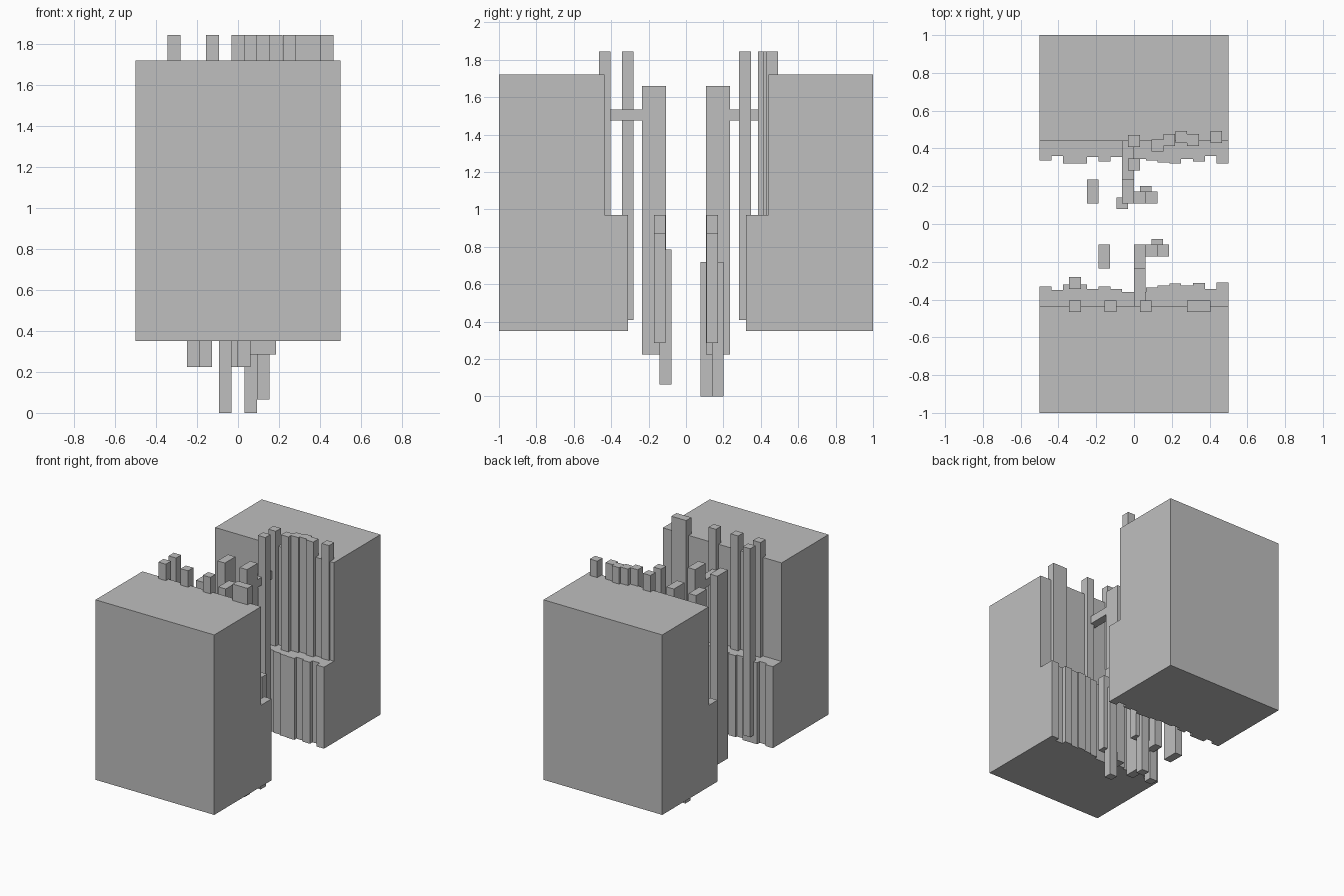
import bpy, bmesh

cube = bpy.data.objects.get("Cube")
if cube:
    bpy.data.objects.remove(cube, do_unlink=True)

stone = bpy.data.materials.new("plain_grey")
stone.use_nodes = True
GREY = (0.52, 0.52, 0.52, 1)
stone.diffuse_color = GREY
stone.node_tree.nodes["Principled BSDF"].inputs["Base Color"].default_value = GREY

W = 0.0625  # width of one post


def prism(name, outline, z0, z1):
    """Extrude a flat outline from z0 up to z1."""
    bm = bmesh.new()
    face = bm.faces.new([bm.verts.new((x, y, z0)) for x, y in outline])
    top = bmesh.ops.extrude_face_region(bm, geom=[face])["geom"]
    for v in top:
        if isinstance(v, bmesh.types.BMVert):
            v.co.z = z1
    bmesh.ops.recalc_face_normals(bm, faces=bm.faces)
    mesh = bpy.data.meshes.new(name)
    bm.to_mesh(mesh)
    bm.free()
    mesh.materials.append(stone)
    obj = bpy.data.objects.new(name, mesh)
    bpy.context.collection.objects.link(obj)
    return obj


def box(name, x0, x1, y0, y1, z0, z1):
    return prism(name, [(x0, y0), (x1, y0), (x1, y1), (x0, y1)], z0, z1)


def post(name, x, y, z0, z1):
    return box(name, x - W / 2, x + W / 2, y - W / 2, y + W / 2, z0, z1)


def ledge(name, wall_y, sign, depths):
    """Lower half of a block, with a ragged inner edge one post wide per step."""
    outline = [(-0.5, wall_y)]
    for i, d in enumerate(depths):
        x = -0.5 + i * W
        if outline[-1][1] == sign * d:
            outline.pop()
        else:
            outline.append((x, sign * d))
        outline.append((x + W, sign * d))
    outline.append((0.5, wall_y))
    return prism(name, outline, 0.35, 0.97)


# Two big blocks with ragged ledges
box("front_block", -0.5, 0.5, -1, -0.435, 0.35, 1.72)
box("back_block", -0.5, 0.5, 0.44, 1, 0.35, 1.72)
ledge("front_ledge", -0.435, -1, [.33, .35, .32, .32, .345, .33, .345, .36,
                                  .36, .335, .325, .315, .325, .312, .345, .31])
ledge("back_ledge", 0.44, 1, [.335, .36, .32, .32, .355, .33, .355, .34,
                              .345, .335, .325, .32, .345, .33, .36, .32])

# Posts running up the walls above the ledges
for x in (-0.313, -0.125, 0.0625, 0.313, 0.375):
    post("front_wall_post", x, -0.435, 0.97, 1.845)
for x, y in ((0, 0.44), (0.125, 0.415), (0.187, 0.445), (0.25, 0.46),
             (0.313, 0.445), (0.435, 0.46)):
    post("back_wall_post", x, y, 0.97, 1.845)

# Long posts standing against the ledges
post("front_long_post", -0.313, -0.312, 0.41, 1.845)
post("back_long_post", 0, 0.315, 0.41, 1.845)

# Hanging clusters: two wide columns, a bar to the wall, stepped rods
for name, sign, x, wall in (("front", -1, 0.03, -0.435), ("back", 1, -0.031, 0.44)):
    inner, outer = sorted((sign * 0.108, sign * 0.235))
    for cx in (x, x - 0.187):
        box(name + "_column", cx - W / 2, cx + W / 2, inner, outer, 0.225, 1.66)
    y0, y1 = sorted((sign * 0.235, wall))
    box(name + "_bar", x - W / 2, x + W / 2, y0, y1, 1.475, 1.535)
    post(name + "_inner_rod", x + W, sign * 0.14, 0.285, 0.97)
    post(name + "_outer_rod", x + 2 * W, sign * 0.14, 0.285, 0.875)

# Lowest thin rods
post("front_low_rod", 0.123, -0.11, 0.065, 0.785)
post("back_low_rod", -0.0625, 0.11, 0, 0.72)
post("back_low_rod", 0.0625, 0.17, 0, 0.72)
